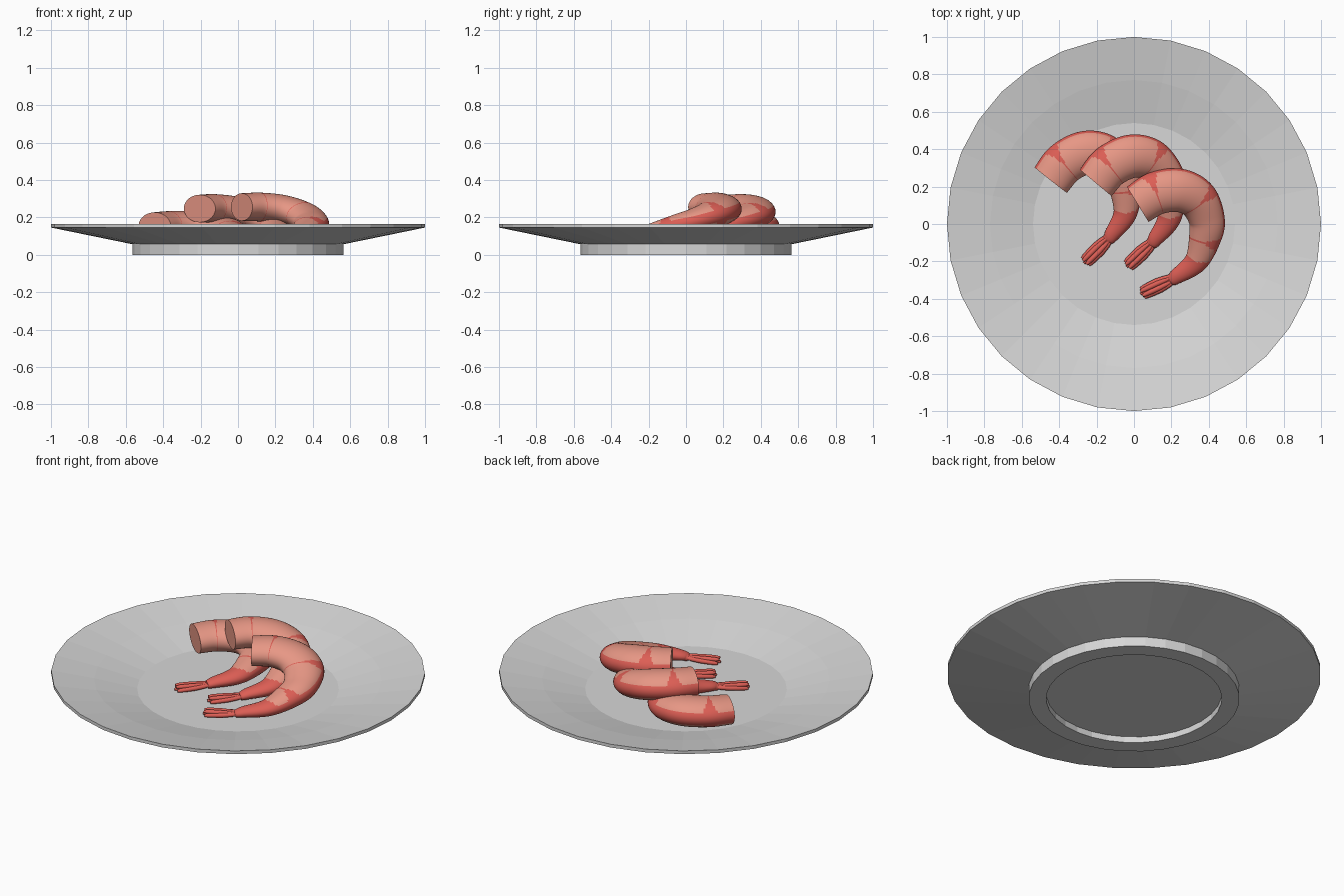
import bpy, bmesh, math
from mathutils import Vector, Matrix

if "Cube" in bpy.data.objects:
    bpy.data.objects.remove(bpy.data.objects["Cube"])


def material(name, rgb):
    m = bpy.data.materials.new(name)
    m.diffuse_color = (*rgb, 1)
    m.use_nodes = True
    m.node_tree.nodes["Principled BSDF"].inputs["Base Color"].default_value = m.diffuse_color
    return m


WHITE = material("plate_white", (0.68, 0.68, 0.68))
FLESH = material("salmon_flesh", (0.80, 0.31, 0.235))
RED = material("shell_red", (0.72, 0.112, 0.09))
FLOOR = 0.066


def finish(bm, name, mats):
    bmesh.ops.recalc_face_normals(bm, faces=bm.faces)
    me = bpy.data.meshes.new(name)
    bm.to_mesh(me)
    bm.free()
    for m in mats:
        me.materials.append(m)
    ob = bpy.data.objects.new(name, me)
    bpy.context.collection.objects.link(ob)
    return ob


# ---- plate: one turned profile, 32 flat sides, with a hollow foot ring
def plate():
    profile = [(0.47, 0.035), (0.47, 0.0), (0.565, 0.0), (0.565, 0.057),
               (1.0, 0.146), (1.0, 0.165), (0.77, 0.121), (0.54, FLOOR)]
    n = 32
    bm = bmesh.new()
    rings = [[bm.verts.new((r * math.cos(2 * math.pi * i / n),
                            r * math.sin(2 * math.pi * i / n), z))
              for i in range(n)] for r, z in profile]
    for a, b in zip(rings, rings[1:]):
        for i in range(n):
            j = (i + 1) % n
            bm.faces.new((a[i], a[j], b[j], b[i]))
    bm.faces.new(rings[0])
    bm.faces.new(rings[-1])
    finish(bm, "plate", [WHITE])


# ---- shrimp: x, y, half width, share of lift, from the cut end to the tail
SPINE = [(0.02, 0.105, 0.110, 1.00), (0.12, 0.165, 0.115, 0.97),
         (0.24, 0.180, 0.116, 0.85), (0.335, 0.135, 0.110, 0.65),
         (0.385, 0.040, 0.098, 0.43), (0.385, -0.050, 0.090, 0.26),
         (0.335, -0.195, 0.064, 0.10), (0.228, -0.280, 0.041, 0.03),
         (0.195, -0.300, 0.030, 0.0)]
JOINTS = (0.95, 3.1, 5.25, 6.0)
FLAT = 0.67          # height of the section compared with its width


def spline(pts, s):
    """Catmull-Rom point at parameter s along the list."""
    i = min(int(s), len(pts) - 2)
    t = s - i
    p1, p2 = Vector(pts[i]), Vector(pts[i + 1])
    p0 = Vector(pts[i - 1]) if i else 2 * p1 - p2
    p3 = Vector(pts[i + 2]) if i + 2 < len(pts) else 2 * p2 - p1
    return 0.5 * (2 * p1 + (p2 - p0) * t + (2 * p0 - 5 * p1 + 4 * p2 - p3) * t * t
                  + (3 * p1 - p0 - 3 * p2 + p3) * t ** 3)


def tube(bm, centres, radii, flat, sides, paint):
    """Sweep an ellipse along centres; paint(k, angle) gives the material."""
    rings = []
    for k, c in enumerate(centres):
        t = (centres[min(k + 1, len(centres) - 1)] - centres[max(k - 1, 0)]).normalized()
        out = Vector((-t.y, t.x, 0)).normalized()
        up = t.cross(out)
        rings.append([bm.verts.new(c + radii[k] * (math.cos(a) * out + flat * math.sin(a) * up))
                      for a in (2 * math.pi * i / sides for i in range(sides))])
    for k, (a, b) in enumerate(zip(rings, rings[1:])):
        for i in range(sides):
            j = (i + 1) % sides
            f = bm.faces.new((a[i], a[j], b[j], b[i]))
            f.smooth = True
            ang = 360 * (i + 0.5) / sides
            f.material_index = paint(k, min(ang, 360 - ang))
    for ring, k in ((rings[0], 0), (rings[-1], len(rings) - 1)):
        f = bm.faces.new(ring)
        f.material_index = paint(k, 120) if k else paint(0, 120)
        for e in f.edges:
            e.smooth = False


def shrimp(name, head, turn, lift):
    bm = bmesh.new()
    steps = 128
    params = [k * (len(SPINE) - 1) / steps for k in range(steps + 1)]
    samples = [spline(SPINE, s) for s in params]
    centres = [Vector((p[0], p[1], FLOOR + FLAT * p[2] + lift * p[3])) for p in samples]

    # red back, red joint bands that widen towards the back, red tail
    def paint(k, ang):
        s = params[k]
        if s > JOINTS[-1] - 0.05 or ang < 24:
            return 1
        wide = 0.035 + 0.26 * max(0, 1 - ang / 95)
        return int(any(abs(s - j) < wide for j in JOINTS))

    tube(bm, centres, [p[2] for p in samples], FLAT, 40, paint)

    # tail fan of slim fins
    root = centres[-8]
    along = (Vector((0.035, -0.374, root.z)) - root)
    side = Vector((-along.y, along.x, 0)).normalized()
    for i in range(-2, 3):
        rise = 0.009 * (1 if i % 2 else -1)
        path, radii = [], []
        for u in (0, 0.2, 0.45, 0.7, 0.9, 1.0):
            spread = i * (0.008 + 0.005 * math.sin(math.pi * min(u, 0.6)))
            reach = u * (1 - 0.03 * abs(i))
            path.append(root + along * reach + side * spread
                        + Vector((0, 0, rise * u - 0.008 * u)))
            radii.append(0.013 * (0.85 + 0.3 * math.sin(math.pi * u)) * (0.7 if u == 1 else 1))
        tube(bm, path, radii, 0.9, 10, lambda k, a: 1)

    # turn about the cut end and put it in its place
    pivot = Vector((SPINE[0][0], SPINE[0][1], 0))
    bm.transform(Matrix.Translation((head[0], head[1], 0))
                 @ Matrix.Rotation(math.radians(turn), 4, 'Z')
                 @ Matrix.Translation(-pivot))
    finish(bm, name, [FLESH, RED])


plate()
shrimp("shrimp_left", (-0.445, 0.235), 20, 0.014)
shrimp("shrimp_middle", (-0.205, 0.22), 18.5, 0.108)
shrimp("shrimp_right", (0.02, 0.105), 0, 0.116)
